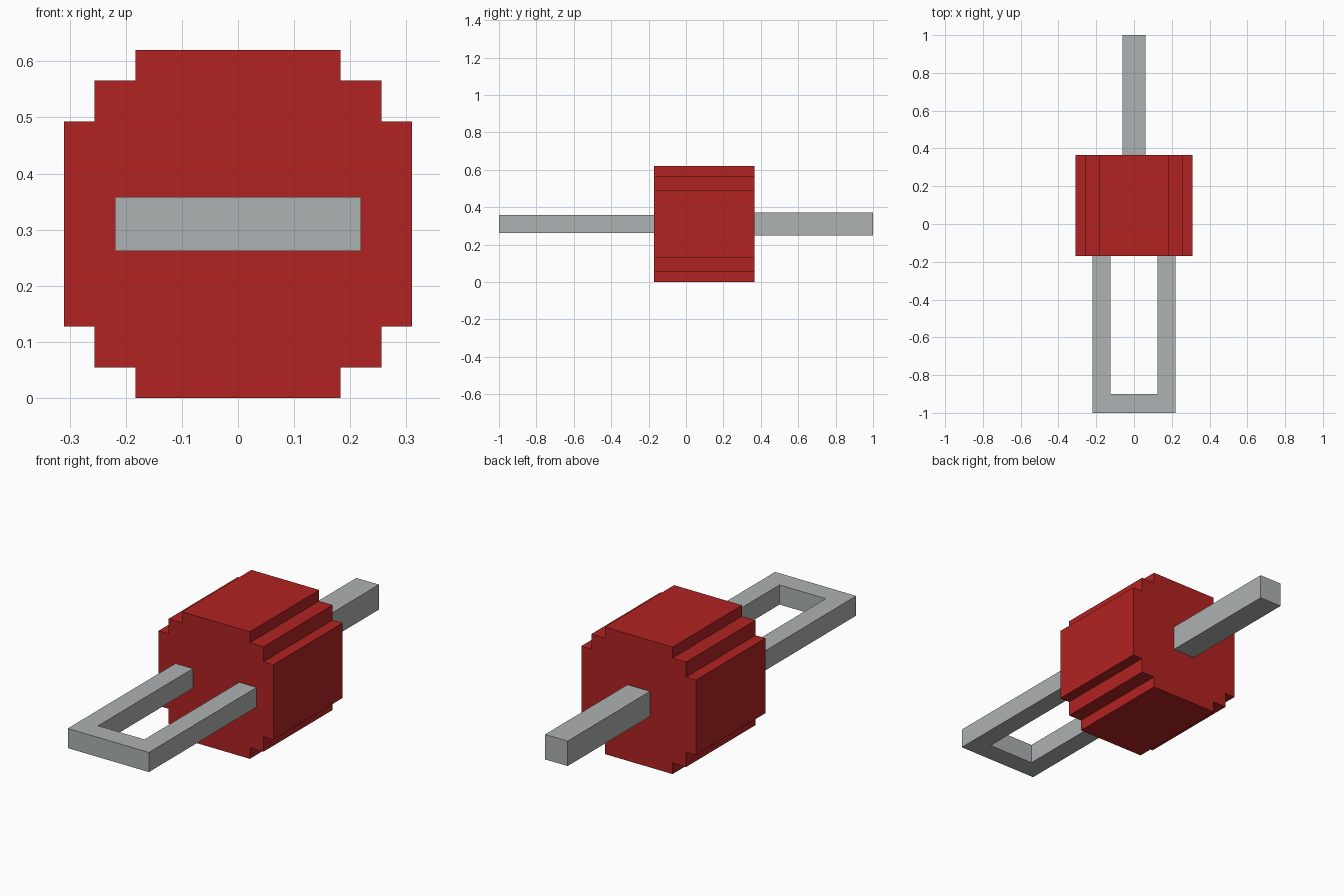
import bpy
import bmesh
from mathutils import Vector

cube = bpy.data.objects.get("Cube")
if cube:
    bpy.data.objects.remove(cube, do_unlink=True)


def make_material(name, colour):
    mat = bpy.data.materials.new(name)
    mat.use_nodes = True
    mat.diffuse_color = colour
    mat.node_tree.nodes["Principled BSDF"].inputs["Base Color"].default_value = colour
    return mat


def extrude_profile(name, points, depth, mat):
    """Extrude a closed flat outline along the depth vector."""
    bm = bmesh.new()
    face = bm.faces.new([bm.verts.new(p) for p in points])
    result = bmesh.ops.extrude_face_region(bm, geom=[face], use_keep_orig=True)
    moved = [g for g in result["geom"] if isinstance(g, bmesh.types.BMVert)]
    bmesh.ops.translate(bm, verts=moved, vec=Vector(depth))
    bmesh.ops.recalc_face_normals(bm, faces=bm.faces)
    mesh = bpy.data.meshes.new(name)
    bm.to_mesh(mesh)
    bm.free()
    mesh.materials.append(mat)
    obj = bpy.data.objects.new(name, mesh)
    bpy.context.collection.objects.link(obj)
    return obj


red = make_material("red", (0.445, 0.016, 0.016, 1))
grey = make_material("light grey", (0.423, 0.445, 0.445, 1))

MID = 0.31              # height of the centre line
FRONT, BACK = -0.17, 0.365

# Stepped round body: one quarter of the outline, mirrored into all four
quarter = [(0.31, 0.183), (0.256, 0.183), (0.256, 0.256), (0.183, 0.256), (0.183, 0.31)]
half = quarter + [(-x, z) for x, z in reversed(quarter)]
outline = half + [(-x, -z) for x, z in half]
extrude_profile("body", [(x, FRONT, MID + z) for x, z in outline],
                (0, BACK - FRONT, 0), red)

# U-shaped front handle
side = [(0.219, FRONT), (0.219, -1), (-0.219, -1), (-0.219, FRONT),
        (-0.125, FRONT), (-0.125, -0.9), (0.125, -0.9), (0.125, FRONT)]
extrude_profile("front_handle", [(x, y, MID - 0.048) for x, y in side],
                (0, 0, 0.096), grey)

# Square rear rod
r = 0.061
square = [(-r, -r), (r, -r), (r, r), (-r, r)]
extrude_profile("rear_rod", [(x, BACK, MID + z) for x, z in square],
                (0, 1 - BACK, 0), grey)
